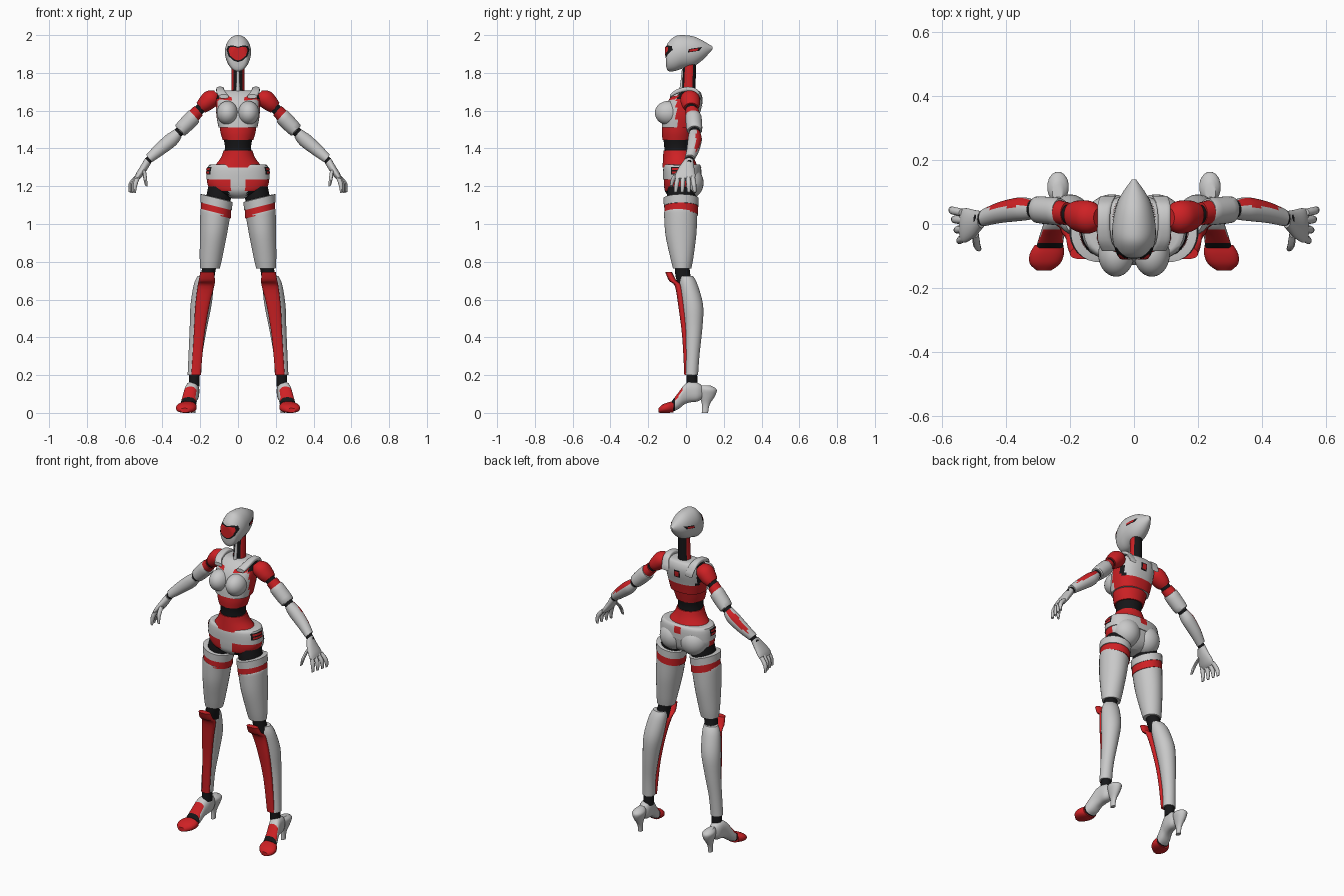
import bpy, bmesh, math
from mathutils import Vector
from mathutils.bvhtree import BVHTree

def material(name, rgb):
    m = bpy.data.materials.new(name)
    m.diffuse_color = (*rgb, 1)
    return m

MATS = [material("light_grey", (0.58, 0.58, 0.58)),
        material("red", (0.62, 0.015, 0.018)),
        material("black", (0.008, 0.008, 0.009))]
GREY, RED, BLACK = 0, 1, 2
X, Y, Z = Vector((1, 0, 0)), Vector((0, 1, 0)), Vector((0, 0, 1))
ARM_U = Vector((0.66, 0, 0.75))          # across the sloping arm

def finish(name, bm, mirror):
    me = bpy.data.meshes.new(name)
    bm.to_mesh(me)
    bm.free()
    for m in MATS:
        me.materials.append(m)
    ob = bpy.data.objects.new(name, me)
    bpy.context.collection.objects.link(ob)
    bpy.ops.object.select_all(action='DESELECT')
    ob.select_set(True)
    bpy.context.view_layer.objects.active = ob
    bpy.ops.object.shade_smooth_by_angle(angle=math.radians(38))
    if mirror:
        ob.modifiers.new("mirror", 'MIRROR')
    return ob

def smooth_rings(r, sub):
    """Catmull-Rom rings between the given ones."""
    out = []
    for i in range(len(r) - 1):
        p0, p1, p2, p3 = r[max(i - 1, 0)], r[i], r[i + 1], r[min(i + 2, len(r) - 1)]
        for k in range(sub):
            t = k / sub
            out.append([0.5 * (2 * b + (c - a) * t + (2 * a - 5 * b + 4 * c - d) * t * t
                               + (3 * b - a - 3 * c + d) * t ** 3)
                        for a, b, c, d in zip(p0, p1, p2, p3)])
    return out + [list(r[-1])]

def loft(name, rings, col=GREY, u=X, v=Y, mirror=False, sub=4, seg=28, warp=None, power=1.0):
    """Rings are (x, y, z, radius along u, radius along v); col is an index or a rule."""
    bm = bmesh.new()
    rows = []
    for x, y, z, ru, rv in (smooth_rings(rings, sub) if sub > 1 else rings):
        row = []
        for k in range(seg):
            a = math.tau * (k + 0.5) / seg
            c, s = math.cos(a), math.sin(a)
            c, s = (math.copysign(abs(w) ** power, w) for w in (c, s))
            row.append(bm.verts.new(Vector((x, y, z)) + u * ru * c + v * rv * s))
        rows.append(row)
    for a, b in zip(rows, rows[1:]):
        for k in range(seg):
            j = (k + 1) % seg
            bm.faces.new((a[k], a[j], b[j], b[k]))
    bm.faces.new(rows[0])
    bm.faces.new(rows[-1])
    bmesh.ops.recalc_face_normals(bm, faces=bm.faces)
    for f in bm.faces:
        f.material_index = col(f.calc_center_median(), f.normal) if callable(col) else col
    if warp:
        for vert in bm.verts:
            vert.co = warp(vert.co)
    return finish(name, bm, mirror)

def ball(name, centre, radii, col=GREY, mirror=True):
    bm = bmesh.new()
    bmesh.ops.create_uvsphere(bm, u_segments=28, v_segments=18, radius=1)
    for vert in bm.verts:
        vert.co = Vector([c + r * p for c, r, p in zip(centre, radii, vert.co)])
    for f in bm.faces:
        f.material_index = col
    return finish(name, bm, mirror)

def plate(name, targets, outline, ray, col, lift=0.003, mirror=False):
    """Thin panel projected on the target parts; the outline is (side, height)."""
    trees = [BVHTree.FromPolygons([w.co for w in t.data.vertices],
                                  [p.vertices for p in t.data.polygons]) for t in targets]
    side = Y if abs(ray.x) > 0.5 else X
    pts = [Vector(p) for p in outline]
    mid = sum(pts, Vector((0, 0))) / len(pts)
    edge = [p.lerp(q, k / 5) for p, q in zip(pts, pts[1:] + pts[:1]) for k in range(5)]
    bm = bmesh.new()

    def drop(p):
        start = side * p.x + Z * p.y - ray
        hits = [h for h in (t.ray_cast(start, ray) for t in trees) if h[0]]
        hit = min(hits, key=lambda h: h[3])[0] if hits else trees[0].find_nearest(start + ray)[0]
        return bm.verts.new(hit - ray * lift)
    rows = [[drop(mid.lerp(p, s / 6)) for p in edge] for s in range(1, 7)]
    centre, n = drop(mid), len(edge)
    for k in range(n):
        j = (k + 1) % n
        bm.faces.new((centre, rows[0][k], rows[0][j]))
        for a, b in zip(rows, rows[1:]):
            bm.faces.new((a[k], b[k], b[j], a[j]))
    for f in bm.faces:
        f.normal_update()
        f.material_index = col
    if sum(f.normal.dot(ray) for f in bm.faces) > 0:
        bmesh.ops.reverse_faces(bm, faces=bm.faces)
    return finish(name, bm, mirror)

def rect(a, b, c, d):
    return [(a, c), (b, c), (b, d), (a, d)]

# Head with a pointed back, visor and side slots
head = loft("head", [(0, -.105, 1.885, .04, .05), (0, -.095, 1.885, .053, .075),
                     (0, -.06, 1.901, .065, .092), (0, -.02, 1.911, .069, .089),
                     (0, .04, 1.914, .06, .079), (0, .09, 1.92, .041, .05),
                     (0, .14, 1.932, .006, .008)], u=X, v=Z, seg=36)
half = [(0, 1.938), (.03, 1.946), (.053, 1.942), (.061, 1.922), (.05, 1.888), (.022, 1.864), (0, 1.857)]
heart = half + [(-x, z) for x, z in half[-2:0:-1]]
plate("visor_rim", [head], heart, Y, BLACK, .003)
plate("visor", [head], [(x * .84, 1.906 + (z - 1.906) * .82) for x, z in heart], Y, RED, .006)
slot = [(.01, 1.908), (.07, 1.917), (.085, 1.937), (.015, 1.926)]
plate("head_slot_rim", [head], slot, -X, BLACK, .002, True)
plate("head_slot", [head], [(.017, 1.912), (.06, 1.918), (.066, 1.93), (.019, 1.923)], -X, RED, .005, True)

# Neck with red side cords and a grey front strut
loft("neck", [(0, .015, 1.66, .042, .038), (0, .015, 1.72, .035, .036), (0, .02, 1.86, .033, .034)],
     lambda c, n: RED if abs(c.x) > .023 and c.y < .035 else BLACK)
loft("throat_strut", [(0, -.03, 1.67, .012, .012), (0, -.02, 1.76, .008, .008), (0, -.014, 1.82, .007, .008)], sub=2)

# Chest
def chest_colour(c, n):
    if c.y > 0 and c.z < 1.565:
        return RED
    if abs(c.x) > .085 and -.05 < c.y < .04:
        return RED if c.z < 1.66 and c.y < .015 else BLACK
    return GREY

chest = loft("chest", [(0, -.035, 1.51, .103, .093), (0, -.026, 1.57, .114, .096), (0, -.01, 1.63, .117, .095),
                       (0, .004, 1.67, .113, .083), (0, .015, 1.70, .095, .06), (0, .018, 1.708, .06, .04)],
             chest_colour, power=.8, seg=40)
bust = ball("bust", (.056, -.095, 1.588), (.056, .07, .063))
plate("collar_light", [chest, bust], [(.03, 1.653), (.10, 1.66), (.102, 1.68), (.035, 1.673)], Y, RED, .004, True)
loft("shoulder_strap", [(.075, -.085, 1.675, .025, .01), (.092, -.05, 1.70, .022, .012), (.095, .01, 1.715, .02, .012),
                        (.092, .06, 1.70, .022, .012), (.08, .088, 1.65, .025, .012)], v=Z, mirror=True, seg=16, power=.6)
plate("back_light_rim", [chest], rect(-.02, .02, 1.615, 1.66), -Y, BLACK, .003)
plate("back_light", [chest], rect(-.013, .013, 1.622, 1.653), -Y, RED, .006)

# Waist
loft("rib_band", [(0, -.045, 1.445, .082, .08), (0, -.042, 1.48, .092, .086), (0, -.037, 1.515, .098, .09)], RED)
loft("waist", [(0, -.045, 1.37, .073, .07), (0, -.046, 1.415, .07, .07), (0, -.045, 1.46, .079, .077)], BLACK)
loft("hip_skirt", [(0, -.045, 1.388, .077, .075), (0, -.04, 1.35, .092, .082), (0, -.03, 1.30, .13, .095)], RED)

# Pelvis
belt = loft("belt", [(0, -.02, 1.316, .14, .088), (0, -.02, 1.31, .157, .097), (0, -.02, 1.28, .165, .102),
                     (0, -.02, 1.235, .168, .102)], sub=2, seg=40, power=.85)

def pelvis_colour(c, n):
    if c.y < .0 and abs(c.x) > .04 and c.z > 1.172:
        return RED
    return BLACK if abs(c.x) > .045 and c.z < 1.172 else GREY

loft("pelvis", [(0, -.02, 1.245, .163, .098), (0, -.022, 1.21, .162, .095), (0, -.024, 1.175, .14, .088),
                (0, -.025, 1.15, .075, .07), (0, -.025, 1.135, .03, .045)], pelvis_colour, seg=48, power=.85)
ball("buttock", (.07, .015, 1.218), (.082, .078, .085))
plate("hip_vent_rim", [belt], rect(-.08, .0, 1.262, 1.302), -X, BLACK, .002, True)
for i, z in enumerate((1.268, 1.286)):
    plate(f"hip_vent_{i + 1}", [belt], rect(-.074, -.006, z, z + .011), -X, RED, .005, True)
plate("belt_back_tab", [belt], rect(-.022, .022, 1.27, 1.31), -Y, RED, .004)

# Legs
def tilt(co):
    k = min(max((co.z - .85) / .2, 0), 1)
    return Vector((co.x, co.y, co.z + .25 * k * (co.x - .115)))

loft("hip_joint", [(.095, -.025, 1.21, .06, .07), (.102, -.025, 1.15, .066, .075), (.11, -.025, 1.10, .068, .075)],
     BLACK, mirror=True)
loft("thigh", [(.148, -.02, .765, .052, .049), (.143, -.022, .82, .06, .061), (.131, -.027, .94, .071, .082),
               (.122, -.028, 1.04, .078, .088), (.118, -.028, 1.06, .079, .088)], mirror=True, warp=tilt)
loft("thigh_band", [(.118, -.026, 1.048, .08, .089), (.115, -.026, 1.10, .08, .089)], RED, mirror=True, sub=1, warp=tilt)
loft("thigh_cuff", [(.116, -.026, 1.093, .084, .092), (.113, -.026, 1.137, .085, .093), (.113, -.026, 1.14, .072, .08)],
     mirror=True, sub=1, warp=tilt)
loft("knee", [(.15, -.02, .79, .038, .038), (.158, -.018, .74, .037, .04), (.17, -.005, .68, .04, .04)], BLACK, mirror=True)
loft("shin", [(.172, .003, .725, .042, .034), (.181, .013, .68, .053, .048), (.196, .035, .57, .056, .056),
              (.21, .04, .45, .046, .047), (.225, .035, .31, .037, .037), (.231, .03, .2, .036, .034)], mirror=True)
loft("shin_guard", [(.163, -.092, .745, .037, .018), (.165, -.07, .70, .043, .02), (.17, -.04, .67, .044, .019),
                    (.19, -.022, .56, .037, .018), (.207, -.005, .4, .028, .015), (.222, .004, .2, .025, .013)],
     RED, mirror=True, power=.8)
loft("ankle", [(.23, .03, .225, .028, .028), (.232, .033, .14, .029, .03)], BLACK, mirror=True, sub=1)

# Heeled shoes
def shoe_colour(c, n):
    if c.y < -.062:
        return BLACK
    return RED if n.z > .35 and c.y < -.015 else GREY

loft("shoe", [(.238, .085, .11, .022, .035), (.24, .06, .11, .034, .05), (.243, .02, .11, .037, .055),
              (.25, -.01, .096, .037, .052), (.258, -.04, .064, .039, .044), (.265, -.075, .034, .042, .029)],
     shoe_colour, v=Z, mirror=True, power=.8)
loft("toe_cap", [(.266, -.066, .032, .045, .03), (.273, -.095, .028, .054, .028), (.279, -.125, .022, .047, .022),
                 (.282, -.146, .013, .022, .012)], RED, v=Z, mirror=True, power=.85)
loft("heel", [(.24, .10, .145, .016, .03), (.238, .115, .125, .034, .048), (.238, .113, .09, .027, .042),
              (.238, .105, .045, .014, .021), (.238, .10, 0, .012, .017)], mirror=True, seg=16)

# Arms
def arm(name, rings, col=GREY, sub=4):
    return loft(name, rings, col, u=ARM_U, v=Y, mirror=True, sub=sub)

arm("shoulder", [(.112, .02, 1.69, .022, .028), (.128, .021, 1.675, .042, .046), (.15, .022, 1.658, .048, .052),
                 (.178, .025, 1.632, .042, .048), (.197, .028, 1.615, .034, .038)], RED)
arm("upper_arm_joint", [(.185, .027, 1.625, .028, .03), (.225, .032, 1.585, .028, .03)], BLACK, 1)
arm("upper_arm_band", [(.208, .032, 1.6, .033, .036), (.24, .038, 1.568, .036, .038)], RED, 1)
arm("sleeve", [(.23, .039, 1.572, .037, .038), (.235, .039, 1.568, .042, .043), (.27, .042, 1.532, .042, .043),
               (.305, .045, 1.497, .038, .041), (.308, .045, 1.494, .03, .03)], sub=2)
arm("elbow", [(.295, .045, 1.505, .026, .028), (.335, .047, 1.465, .026, .028)], BLACK, 1)
stripe = Vector((.45, .65, .6)).normalized()
arm("forearm", [(.318, .046, 1.48, .028, .03), (.335, .047, 1.462, .034, .035), (.362, .046, 1.438, .038, .037),
                (.42, .036, 1.39, .033, .033), (.47, .02, 1.347, .025, .027)],
    lambda c, n: RED if n.dot(stripe) > .88 and c.x < .455 else GREY)
arm("wrist", [(.46, .02, 1.352, .019, .021), (.49, .014, 1.318, .019, .021)], BLACK, 1)

# Hands
arm("palm", [(.477, .014, 1.333, .021, .026), (.5, .002, 1.295, .021, .042), (.527, -.004, 1.256, .018, .054),
             (.541, -.005, 1.236, .011, .05)])

def finger(name, a, b, c):
    loft(name, [(*a, .012, .012), (*b, .0125, .0125), (*c, .008, .008)],
         u=Vector((.9, 0, .4)), mirror=True, sub=3, seg=10)

for i, y in enumerate((.042, .014, -.018, -.05)):
    x = -.008 * i
    finger(f"finger_{i + 1}", (.537 + x / 3, y * .85, 1.25), (.568 + x, y, 1.21), (.572 + x, y * 1.1, 1.167))
finger("thumb", (.497, -.03, 1.285), (.492, -.066, 1.243), (.485, -.078, 1.2))
